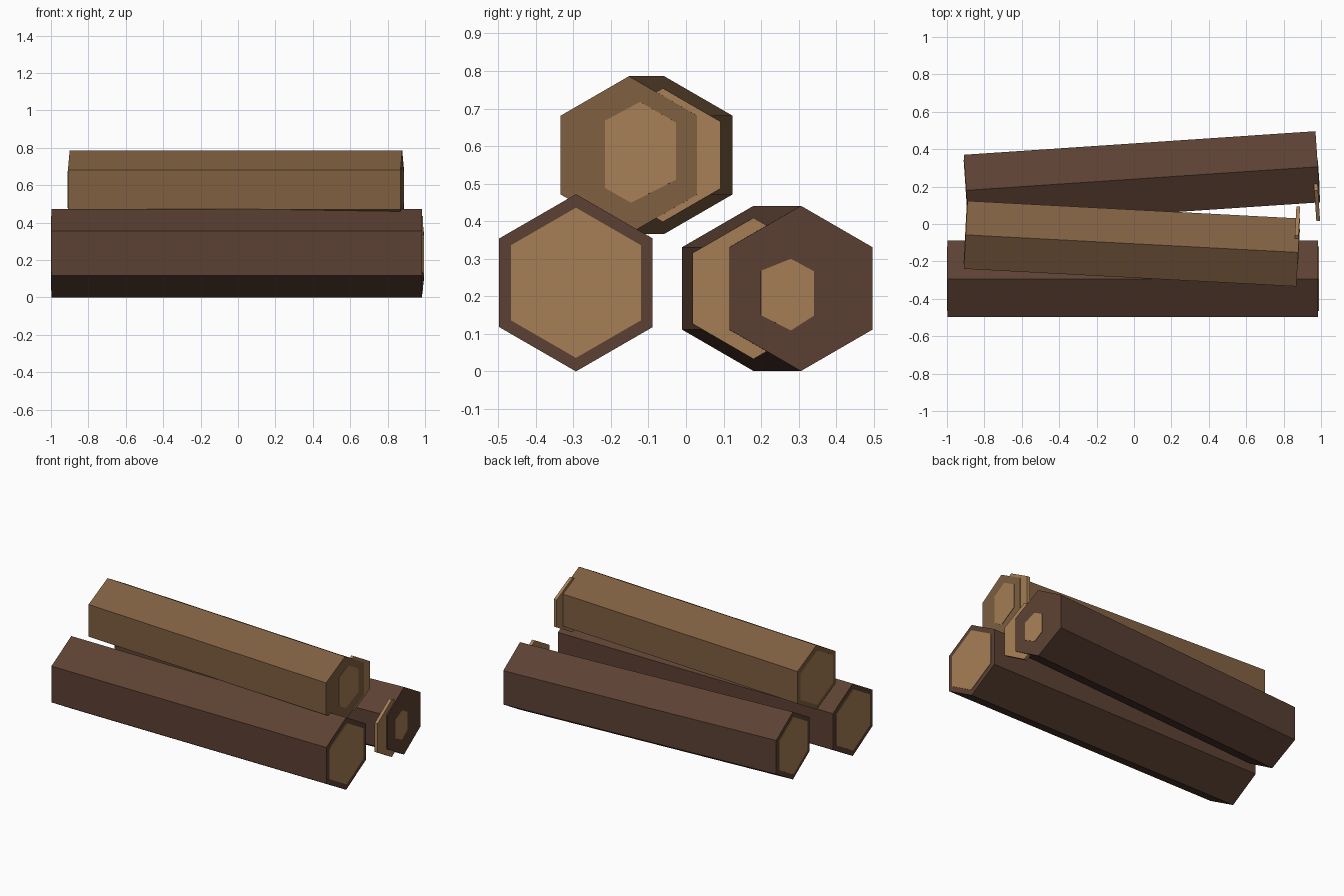
import bpy, bmesh, math
from mathutils import Matrix

if "Cube" in bpy.data.objects:
    bpy.data.objects.remove(bpy.data.objects["Cube"])


def material(name, rgb):
    m = bpy.data.materials.new(name)
    lin = [((c / 255 + 0.055) / 1.055) ** 2.4 for c in rgb]
    m.diffuse_color = (*lin, 1)
    m.use_nodes = True
    m.node_tree.nodes["Principled BSDF"].inputs["Base Color"].default_value = m.diffuse_color
    return m


dark_bark = material("dark bark", (92, 65, 51))
light_bark = material("light bark", (127, 95, 65))
cut_wood = material("cut wood", (166, 127, 85))


def hexagon(r):
    return [(r * math.sin(math.radians(60 * i)), r * math.cos(math.radians(60 * i)))
            for i in range(6)]


def prism(name, profile, length, centre, angle, mat):
    """Extrude a (y, z) profile along x, turn it about z and place it."""
    bm = bmesh.new()
    ends = [[bm.verts.new((s * length / 2, y, z)) for y, z in profile] for s in (-1, 1)]
    n = len(profile)
    bm.faces.new(ends[0])
    bm.faces.new(ends[1][::-1])
    for i in range(n):
        j = (i + 1) % n
        bm.faces.new((ends[0][i], ends[1][i], ends[1][j], ends[0][j]))
    bmesh.ops.recalc_face_normals(bm, faces=bm.faces[:])
    bm.transform(Matrix.Translation(centre) @ Matrix.Rotation(angle, 4, 'Z'))
    me = bpy.data.meshes.new(name)
    bm.to_mesh(me)
    bm.free()
    me.materials.append(mat)
    ob = bpy.data.objects.new(name, me)
    bpy.context.collection.objects.link(ob)
    return ob


# name, left centre, right centre, z, radius, cap radius, bark, right cap centre
logs = [
    ("front_log", (-0.997, -0.293), (0.985, -0.293), 0.236, 0.236, 0.200, dark_bark, (0.978, -0.293)),
    ("rear_log", (-0.897, 0.180), (0.983, 0.306), 0.221, 0.220, 0.188, dark_bark, (0.974, 0.179)),
    ("top_log", (-0.900, -0.058), (0.878, -0.152), 0.576, 0.210, 0.178, light_bark, (0.870, -0.061)),
]
# exposed heartwood on the right ends, as (y, z) outlines
heart = {
    "rear_log": [(0.279, 0.30), (0.34, 0.267), (0.34, 0.148), (0.279, 0.109), (0.199, 0.15), (0.199, 0.268)],
    "top_log": [(-0.122, 0.718), (-0.027, 0.663), (-0.027, 0.51), (-0.146, 0.449), (-0.215, 0.488), (-0.215, 0.668)],
}

for name, a, b, z, r, cap_r, bark, right in logs:
    dx, dy = b[0] - a[0], b[1] - a[1]
    ang = math.atan2(dy, dx)
    mid = ((a[0] + b[0]) / 2, (a[1] + b[1]) / 2, z)
    prism(name, hexagon(r), math.hypot(dx, dy), mid, ang, bark)
    # cut ends: seated on the left, shifted sideways on the right
    prism(name + "_left_end", hexagon(cap_r), 0.02, (a[0] + 0.007, a[1], z), ang, cut_wood)
    prism(name + "_right_end", hexagon(cap_r), 0.02, (*right, z), ang, cut_wood)
    if name in heart:
        pts = [((y - b[1]) / math.cos(ang), h - z) for y, h in heart[name]]
        prism(name + "_heartwood", pts, 0.005, (b[0], b[1], z), ang, cut_wood)
